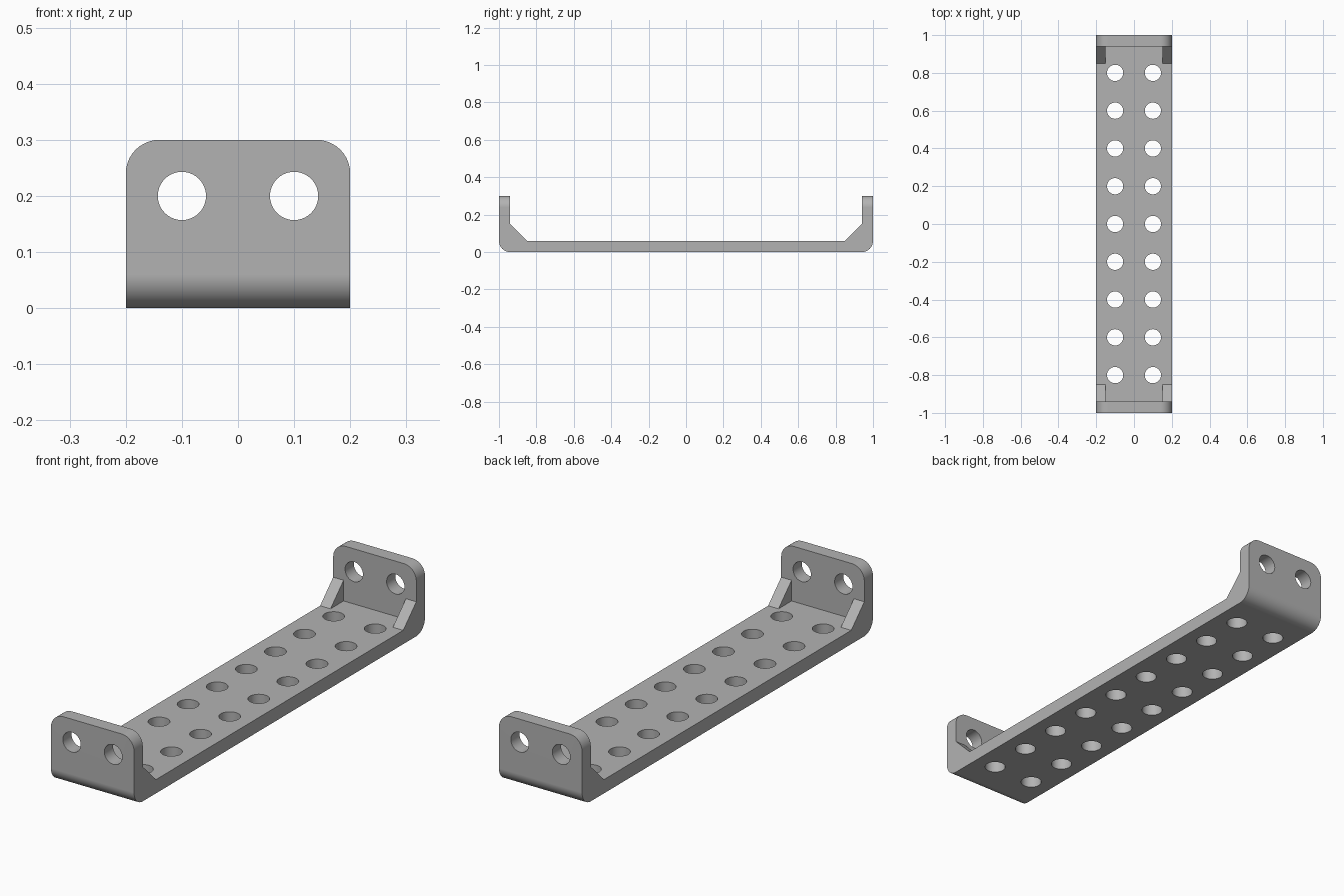
import bpy, bmesh, math
from mathutils import Matrix, Vector

cube = bpy.data.objects.get("Cube")
if cube:
    bpy.data.objects.remove(cube, do_unlink=True)

HALF_L, HALF_W, HEIGHT = 1.0, 0.2, 0.3
THICK, ROUND, HOLE_R = 0.06, 0.06, 0.043
GUSSET_W, GUSSET = 0.05, 0.09

metal = bpy.data.materials.new("light grey metal")
metal.use_nodes = True
GREY = (0.45, 0.45, 0.45, 1)
metal.diffuse_color = GREY
metal.node_tree.nodes["Principled BSDF"].inputs["Base Color"].default_value = GREY


def make_object(name, bm):
    bmesh.ops.recalc_face_normals(bm, faces=bm.faces)
    mesh = bpy.data.meshes.new(name)
    bm.to_mesh(mesh)
    bm.free()
    mesh.materials.append(metal)
    obj = bpy.data.objects.new(name, mesh)
    bpy.context.collection.objects.link(obj)
    return obj


def add_prism(bm, profile, x0, x1):
    """Extrude a (y, z) outline along x."""
    face = bm.faces.new([bm.verts.new((x0, y, z)) for y, z in profile])
    new = bmesh.ops.extrude_face_region(bm, geom=[face])["geom"]
    bmesh.ops.translate(bm, vec=(x1 - x0, 0, 0),
                        verts=[g for g in new if isinstance(g, bmesh.types.BMVert)])


def round_edges(bm, test):
    edges = [e for e in bm.edges if test(*(v.co for v in e.verts))]
    bmesh.ops.bevel(bm, geom=edges, offset=ROUND, offset_type='OFFSET',
                    segments=10, profile=0.5, affect='EDGES')


# Channel: floor with an upright flange at each end
inner = HALF_L - THICK
half = [(HALF_L, 0), (HALF_L, HEIGHT), (inner, HEIGHT), (inner, THICK)]
bm = bmesh.new()
add_prism(bm, half + [(-y, z) for y, z in reversed(half)], -HALF_W, HALF_W)
# Rounded lower bends, then rounded flange corners
round_edges(bm, lambda a, b: max(a.z, b.z) < 1e-4 and abs(a.y - b.y) < 1e-4)
round_edges(bm, lambda a, b: min(a.z, b.z) > HEIGHT - 1e-4 and abs(a.x - b.x) < 1e-4)
bracket = make_object("bracket", bm)

# Corner gussets, sunk slightly into the floor and flanges
bm = bmesh.new()
sunk = THICK / 2
for end in (-1, 1):
    outline = [(inner - GUSSET, THICK), (inner, THICK + GUSSET),
               (inner + sunk, THICK + GUSSET), (inner + sunk, sunk),
               (inner - GUSSET, sunk)]
    for side in (-1, 1):
        add_prism(bm, [(end * y, z) for y, z in outline],
                  side * (HALF_W - GUSSET_W), side * HALF_W)
gussets = make_object("gussets", bm)

# Hole cutters: two rows through the floor and a pair through each flange
bm = bmesh.new()


def add_drill(centre, turn):
    bmesh.ops.create_cone(bm, cap_ends=True, segments=40, radius1=HOLE_R,
                          radius2=HOLE_R, depth=0.15,
                          matrix=Matrix.Translation(Vector(centre)) @ turn)


for x in (-0.1, 0.1):
    for i in range(-4, 5):
        add_drill((x, i * 0.2, THICK / 2), Matrix.Identity(4))
    for end in (-1, 1):
        add_drill((x, end * (HALF_L - THICK / 2), 0.2),
                  Matrix.Rotation(math.pi / 2, 4, 'X'))
drills = make_object("hole_cutters", bm)

# Combine the parts into one solid
bpy.context.view_layer.objects.active = bracket
bracket.select_set(True)
for tool, operation in ((gussets, 'UNION'), (drills, 'DIFFERENCE')):
    mod = bracket.modifiers.new(tool.name, 'BOOLEAN')
    mod.operation, mod.solver, mod.object = operation, 'EXACT', tool
    bpy.ops.object.modifier_apply(modifier=mod.name)
    bpy.data.objects.remove(tool, do_unlink=True)

bpy.ops.object.shade_smooth_by_angle(angle=math.radians(30))
weighted = bracket.modifiers.new("flat_face_shading", 'WEIGHTED_NORMAL')
weighted.keep_sharp = True
